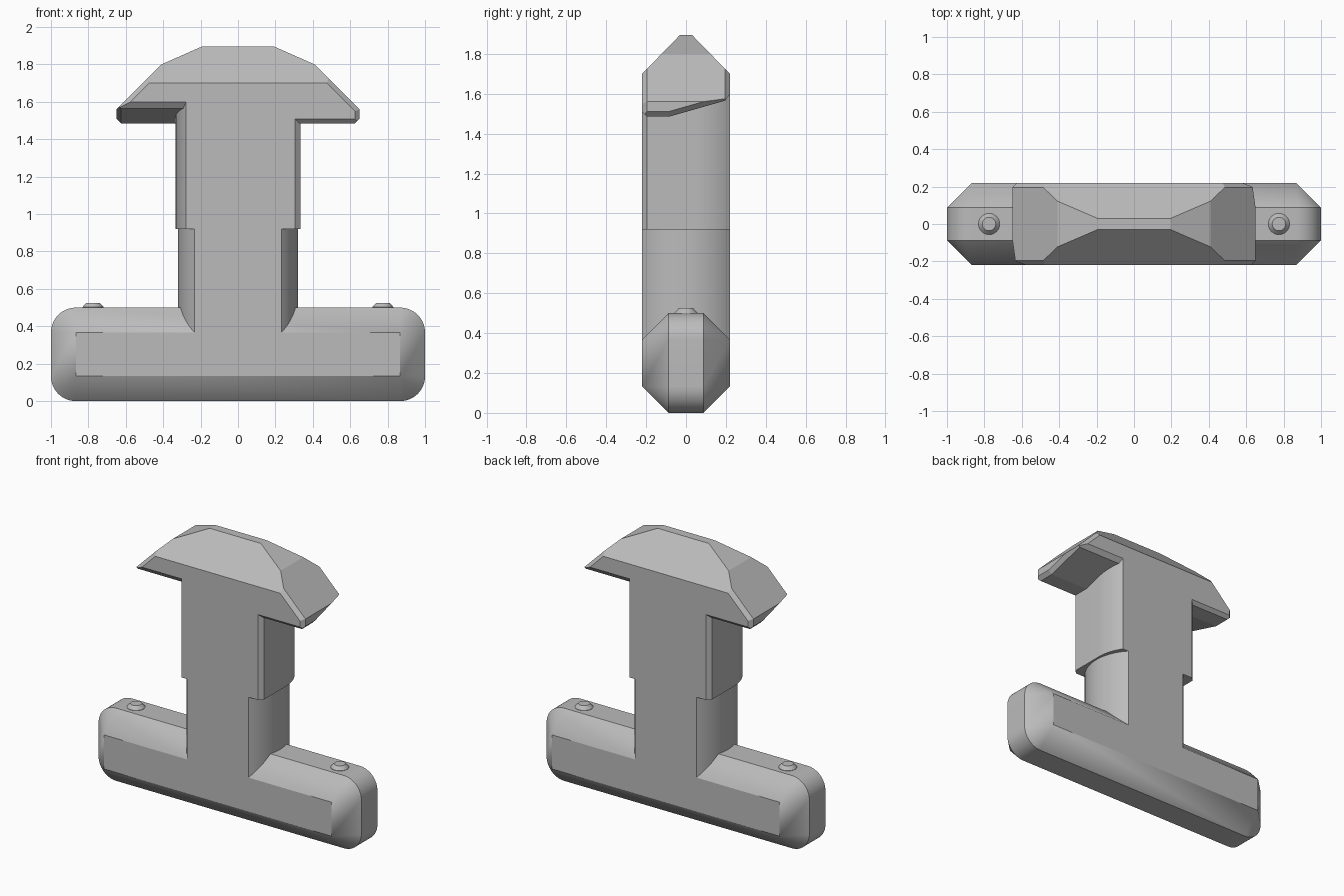
import bpy
import bmesh
from math import asin, cos, sin, pi
from mathutils import Matrix, Vector

if "Cube" in bpy.data.objects:
    bpy.data.objects.remove(bpy.data.objects["Cube"], do_unlink=True)

GREY = (0.5, 0.5, 0.5, 1)
grey = bpy.data.materials.new("plain grey")
grey.use_nodes = True
grey.diffuse_color = GREY
grey.node_tree.nodes["Principled BSDF"].inputs["Base Color"].default_value = GREY

HALF = 0.22  # half thickness of the whole piece


def finish(bm, name):
    bmesh.ops.remove_doubles(bm, verts=bm.verts[:], dist=1e-5)
    bmesh.ops.recalc_face_normals(bm, faces=bm.faces[:])
    mesh = bpy.data.meshes.new(name)
    bm.to_mesh(mesh)
    bm.free()
    mesh.materials.append(grey)
    obj = bpy.data.objects.new(name, mesh)
    bpy.context.collection.objects.link(obj)
    bpy.ops.object.select_all(action="DESELECT")
    obj.select_set(True)
    bpy.context.view_layer.objects.active = obj
    bpy.ops.object.shade_smooth_by_angle(angle=pi / 6)
    return obj


def loft(name, rings):
    """Skin equal-length rings of points and cap both ends."""
    bm = bmesh.new()
    loops = [[bm.verts.new(p) for p in ring] for ring in rings]
    n = len(loops[0])
    for a, b in zip(loops, loops[1:]):
        for i in range(n):
            j = (i + 1) % n
            bm.faces.new((a[i], a[j], b[j], b[i]))
    bm.faces.new(loops[0])
    bm.faces.new(loops[-1])
    return finish(bm, name)


def arc(cx, cy, r, start, end, steps=12):
    return [(cx + r * cos(start + (end - start) * i / steps),
             cy + r * sin(start + (end - start) * i / steps)) for i in range(steps + 1)]


def column(name, outline, low, high):
    return loft(name, [[(x, y, z) for x, y in outline] for z in (low, high)])


# Crossbar: rounded outline, bevelled down to a sharp rectangle front and back
BEVEL, HEIGHT = 0.133, 0.5


def bar_ring(y, radius):
    ring = []
    for k, (sx, sz) in enumerate(((1, 1), (-1, 1), (-1, -1), (1, -1))):
        cx = sx * (1 - BEVEL)
        cz = HEIGHT / 2 + sz * (HEIGHT / 2 - BEVEL)
        ring += [(x, y, z) for x, z in arc(cx, cz, radius, k * pi / 2, (k + 1) * pi / 2)]
    return ring


loft("crossbar", [bar_ring(-HALF, 0), bar_ring(BEVEL - HALF, BEVEL),
                  bar_ring(HALF - BEVEL, BEVEL), bar_ring(HALF, 0)])

# Small domed studs on the crossbar
for side, label in ((1, "left"), (-1, "right")):
    loft(label + "_stud", [[(x, y, z) for x, y in arc(side * 0.775, 0, r, 0, 2 * pi * 31 / 32, 31)]
                           for r, z in ((0.057, 0.49), (0.057, 0.502), (0.036, 0.525))])

# Lower stem: a cylinder with flats at front and back
RADIUS = 0.32
edge = asin(HALF / RADIUS)
column("lower_stem", arc(0, 0, RADIUS, -edge, edge, 20)
       + arc(0, 0, RADIUS, pi - edge, pi + edge, 20), HEIGHT - BEVEL, 0.92)

# Upper stem: one bevelled and one rounded corner per side, turned half round
WIDE = 0.333
sweep = asin(0.18 / 0.32)
half_outline = [(WIDE - 0.027, -HALF), (WIDE, -HALF + 0.025)]
half_outline += arc(WIDE - 0.32, HALF - 0.18, 0.32, 0, sweep)
column("upper_stem", half_outline + [(-x, -y) for x, y in half_outline], 0.92, 1.62)


# Head: each half is a block trimmed by planes, the other half is turned round
def head_half(name, turn):
    under = Vector((0, 0.286, -1)).normalized()
    out, front, back = Vector((1, 0, 0)), Vector((0, -1, 0)), Vector((0, 1, 0))
    down, slope = Vector((0, 0, -1)), Vector((1, 0, 1)).normalized()
    shoulder, low_edge, rim = (0.41, 0, 1.8), (0.625, -0.085, 1.485), 0.195
    planes = [
        (slope, shoulder), (Vector((0.095, 0, 0.215)), shoulder),
        (Vector((0, -0.195, 0.19)), (0, -HALF, 1.7)),
        (Vector((0, 0.195, 0.19)), (0, HALF, 1.7)),
        (under, low_edge),
        # narrow bevels along the edges
        (out + front, (0.65, -rim, 0)), (out + back, (0.65, rim, 0)),
        (slope + front, (0.41, -rim, 1.8)), (slope + back, (0.41, rim, 1.8)),
        (out + down, low_edge), (out + under, low_edge),
        (front + down, (0, -0.197, 1.485)), (back + under, (0, rim, 1.565)),
    ]
    bm = bmesh.new()
    low, high = Vector((0, -HALF, 1.485)), Vector((0.65, HALF, 1.895))
    size = high - low
    bmesh.ops.create_cube(bm, size=1, matrix=Matrix.Translation((low + high) / 2)
                          @ Matrix.Diagonal((*size, 1)))
    for normal, point in planes:
        geom = bm.verts[:] + bm.edges[:] + bm.faces[:]
        bmesh.ops.bisect_plane(bm, geom=geom, dist=1e-6, plane_co=point,
                               plane_no=normal.normalized(), clear_outer=True)
        rim_edges = [e for e in bm.edges if e.is_boundary]
        if rim_edges:
            bmesh.ops.holes_fill(bm, edges=rim_edges, sides=0)
    # open the hidden middle where the halves meet
    bmesh.ops.recalc_face_normals(bm, faces=bm.faces[:])
    inner = [f for f in bm.faces if all(abs(v.co.x) < 1e-4 for v in f.verts)]
    bmesh.ops.delete(bm, geom=inner, context="FACES")
    bmesh.ops.rotate(bm, verts=bm.verts[:], cent=(0, 0, 0), matrix=Matrix.Rotation(turn, 3, "Z"))
    head = finish(bm, name)
    head.data.shade_flat()


head_half("left_head", 0)
head_half("right_head", pi)
